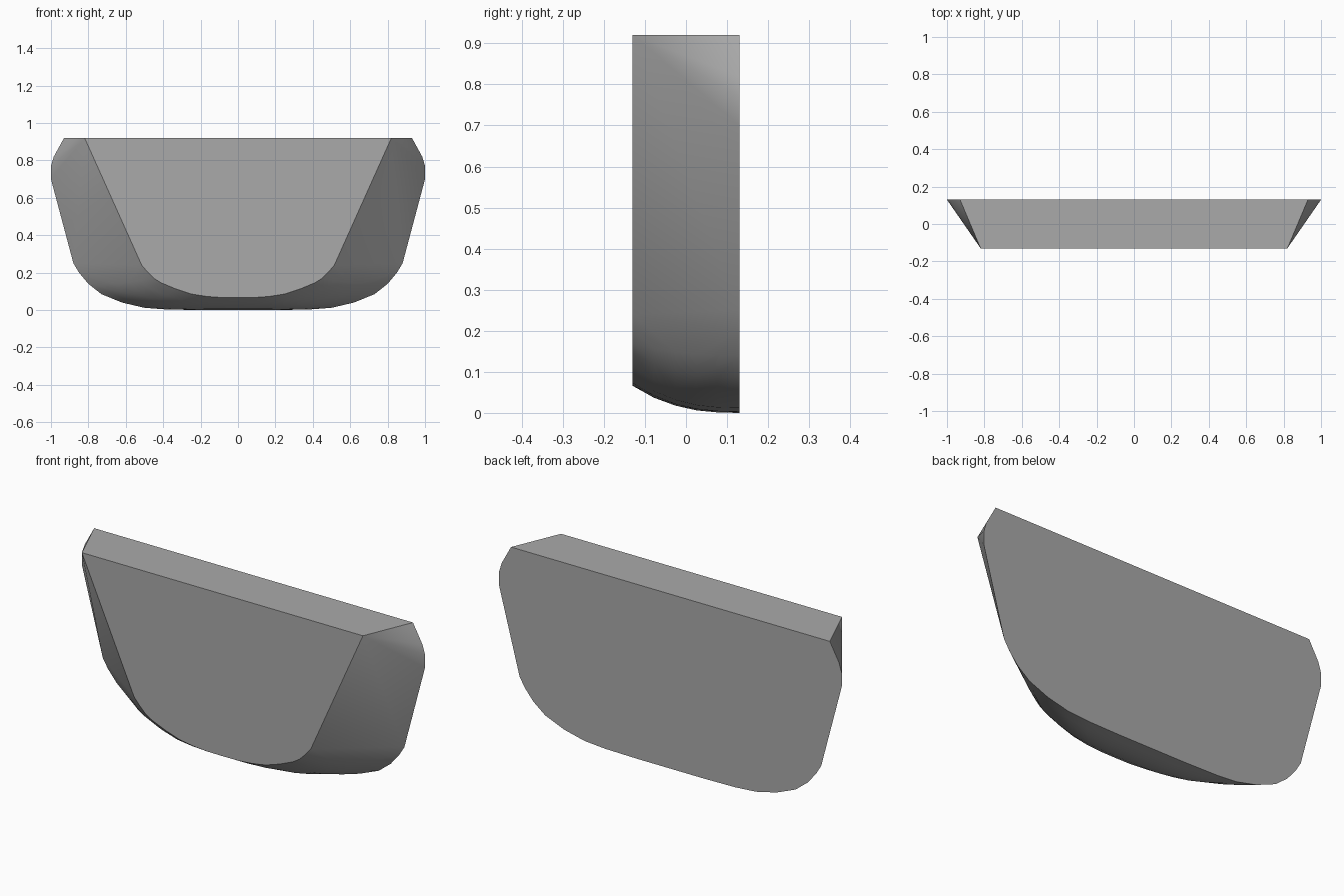
import bpy
import bmesh
import math

cube = bpy.data.objects.get("Cube")
if cube:
    bpy.data.objects.remove(cube, do_unlink=True)

FRONT, BACK = -0.13, 0.13

# Right-hand halves of the rounded outlines, as (x, z) from the top down
back_rim = [(0.93, 0.92), (0.985, 0.82), (1.0, 0.77), (1.0, 0.7)]
front_rim = [(0.82, 0.92)]
back_base = [(0.88, 0.25), (0.85, 0.2), (0.8, 0.14), (0.73, 0.085),
             (0.62, 0.04), (0.5, 0.012), (0.38, 0.003), (0.2, 0), (0, 0)]
front_base = [(0.515, 0.24), (0.485, 0.205), (0.45, 0.17), (0.41, 0.145),
              (0.33, 0.112), (0.25, 0.086), (0.17, 0.073), (0.09, 0.067), (0, 0.066)]

grey = bpy.data.materials.new("plain grey")
grey.use_nodes = True
colour = (0.4, 0.4, 0.4, 1)
grey.diffuse_color = colour
grey.node_tree.nodes["Principled BSDF"].inputs["Base Color"].default_value = colour

bm = bmesh.new()


def add_pair(x, y, z):
    for side in ((-1, 1) if x else (1,)):
        bm.verts.new((side * x, y, z))


for x, z in back_rim:
    add_pair(x, BACK, z)
for x, z in front_rim:
    add_pair(x, FRONT, z)

# The underside curves up from the back outline to the smaller front one
STEPS = 5
for (fx, fz), (bx, bz) in zip(front_base, back_base):
    for i in range(STEPS + 1):
        t = i / STEPS
        rise = (1 - t) ** 2.6
        add_pair(fx + (bx - fx) * t, FRONT + (BACK - FRONT) * t, bz + (fz - bz) * rise)

# Skin the outlines, then merge the flat front, back and top into single faces
hull = bmesh.ops.convex_hull(bm, input=bm.verts)
bmesh.ops.delete(bm, geom=[v for v in bm.verts if not v.link_faces], context='VERTS')
bmesh.ops.dissolve_limit(bm, angle_limit=math.radians(0.3), verts=bm.verts, edges=bm.edges)
bmesh.ops.recalc_face_normals(bm, faces=bm.faces)

mesh = bpy.data.meshes.new("tapered_panel")
bm.to_mesh(mesh)
bm.free()
mesh.materials.append(grey)
panel = bpy.data.objects.new("tapered_panel", mesh)
bpy.context.collection.objects.link(panel)

bpy.ops.object.select_all(action='DESELECT')
panel.select_set(True)
bpy.context.view_layer.objects.active = panel
bpy.ops.object.shade_smooth_by_angle(angle=math.radians(30))
